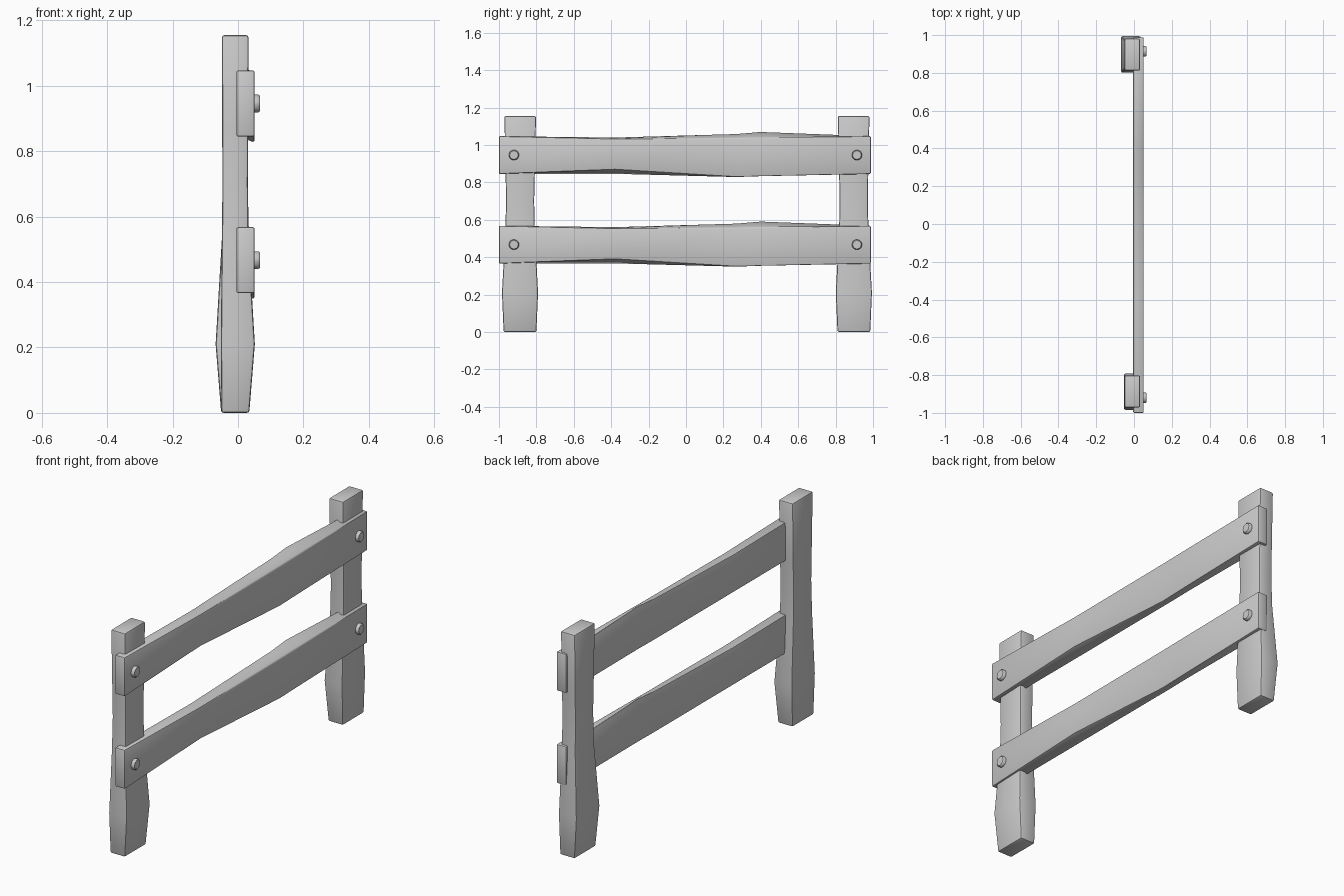
import bpy, bmesh, math

if "Cube" in bpy.data.objects:
    bpy.data.objects.remove(bpy.data.objects["Cube"])


def finish(bm, name, width, segments=2):
    """Round the hard edges, then turn the bmesh into a smooth-shaded object."""
    bmesh.ops.recalc_face_normals(bm, faces=bm.faces)
    hard = [e for e in bm.edges if e.calc_face_angle(0) > math.radians(35)]
    bmesh.ops.bevel(bm, geom=hard, offset=width, segments=segments,
                    profile=0.5, affect='EDGES')
    mesh = bpy.data.meshes.new(name)
    bm.to_mesh(mesh)
    bm.free()
    ob = bpy.data.objects.new(name, mesh)
    bpy.context.collection.objects.link(ob)
    bpy.ops.object.select_all(action='DESELECT')
    ob.select_set(True)
    bpy.context.view_layer.objects.active = ob
    bpy.ops.object.shade_smooth_by_angle(angle=math.radians(35))
    return ob


def loft(rings, name, width):
    """Bridge a row of four-cornered cross-sections into one closed beam."""
    bm = bmesh.new()
    rows = [[bm.verts.new(p) for p in ring] for ring in rings]
    for a, b in zip(rows, rows[1:]):
        for i in range(4):
            j = (i + 1) % 4
            bm.faces.new((a[i], a[j], b[j], b[i]))
    bm.faces.new(rows[0])
    bm.faces.new(rows[-1])
    return finish(bm, name, width)


# Posts: z, x min, x max, y min, y max about the post axis
POST = [(0, -.042, .043, -.087, .088),
        (.21, -.044, .060, -.096, .097),
        (.53, -.041, .041, -.078, .080),
        (.70, -.039, .039, -.074, .076),
        (.87, -.040, .040, -.077, .080),
        (1.155, -.041, .041, -.083, .086)]
for name, y, angle in (("left_post", -.888, 0), ("right_post", .898, math.pi)):
    post = loft([[(x0, y0, z), (x1, y0, z), (x1, y1, z), (x0, y1, z)]
                 for z, x0, x1, y0, y1 in POST], name, .008)
    post.location = (-.0085, y, 0)
    post.rotation_euler.z = angle

# Rails: y, outer bottom, outer top, inner top, inner bottom (about rail centre)
RAIL = [(-1.0, -.101, .101, .101, -.101),
        (-.38, -.077, .087, .094, -.101),
        (.27, -.117, .091, .114, -.100),
        (.40, -.114, .093, .126, -.098),
        (.988, -.101, .101, .101, -.101)]
for name, z in (("top_rail", .946), ("bottom_rail", .467)):
    loft([[(.051, y, z + a), (.051, y, z + b), (-.005, y, z + c), (-.005, y, z + d)]
          for y, a, b, c, d in RAIL], name, .006)

    # Bolt heads
    for side, y in (("left", -.92), ("right", .914)):
        bm = bmesh.new()
        bmesh.ops.create_cone(bm, cap_ends=True, segments=8,
                              radius1=.029, radius2=.029, depth=.03)
        bolt = finish(bm, f"{name}_{side}_bolt", .005, 1)
        bolt.rotation_euler = (0, math.pi / 2, 0)
        bolt.location = (.052, y, z)
